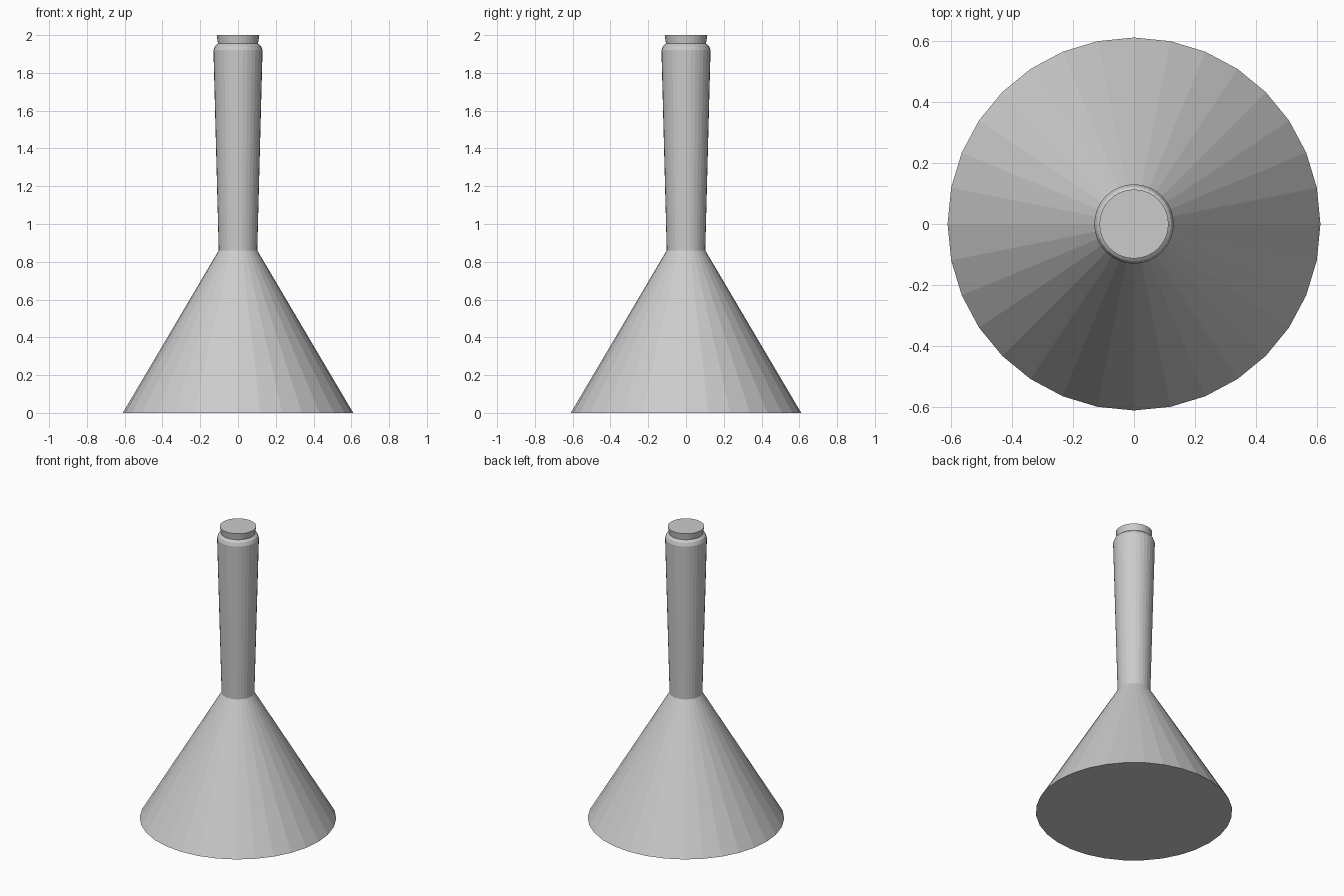
import bpy, bmesh
from math import cos, sin, pi

if "Cube" in bpy.data.objects:
    bpy.data.objects.remove(bpy.data.objects["Cube"])

SIDES = 32


def lathe(name, profile):
    """Closed flat-shaded solid from (radius, z) rings, bottom to top."""
    bm = bmesh.new()
    rings = [[bm.verts.new((r * cos(2 * pi * i / SIDES), r * sin(2 * pi * i / SIDES), z))
              for i in range(SIDES)] for r, z in profile]
    for low, high in zip(rings, rings[1:]):
        for i in range(SIDES):
            j = (i + 1) % SIDES
            bm.faces.new((low[i], low[j], high[j], high[i]))
    bm.faces.new(rings[0][::-1])
    bm.faces.new(rings[-1])
    mesh = bpy.data.meshes.new(name)
    bm.to_mesh(mesh)
    bm.free()
    obj = bpy.data.objects.new(name, mesh)
    bpy.context.collection.objects.link(obj)
    return obj


# Conical body, flared neck and chamfered lip in one continuous profile,
# ending in the slightly tapered stopper
lathe("flask_with_stopper", [
    (0.61, 0.0),     # base
    (0.102, 0.86),   # shoulder
    (0.13, 1.92),    # lip edge
    (0.122, 1.942),  # chamfer
    (0.106, 1.955),  # stopper bottom
    (0.113, 2.0),    # stopper top
])
